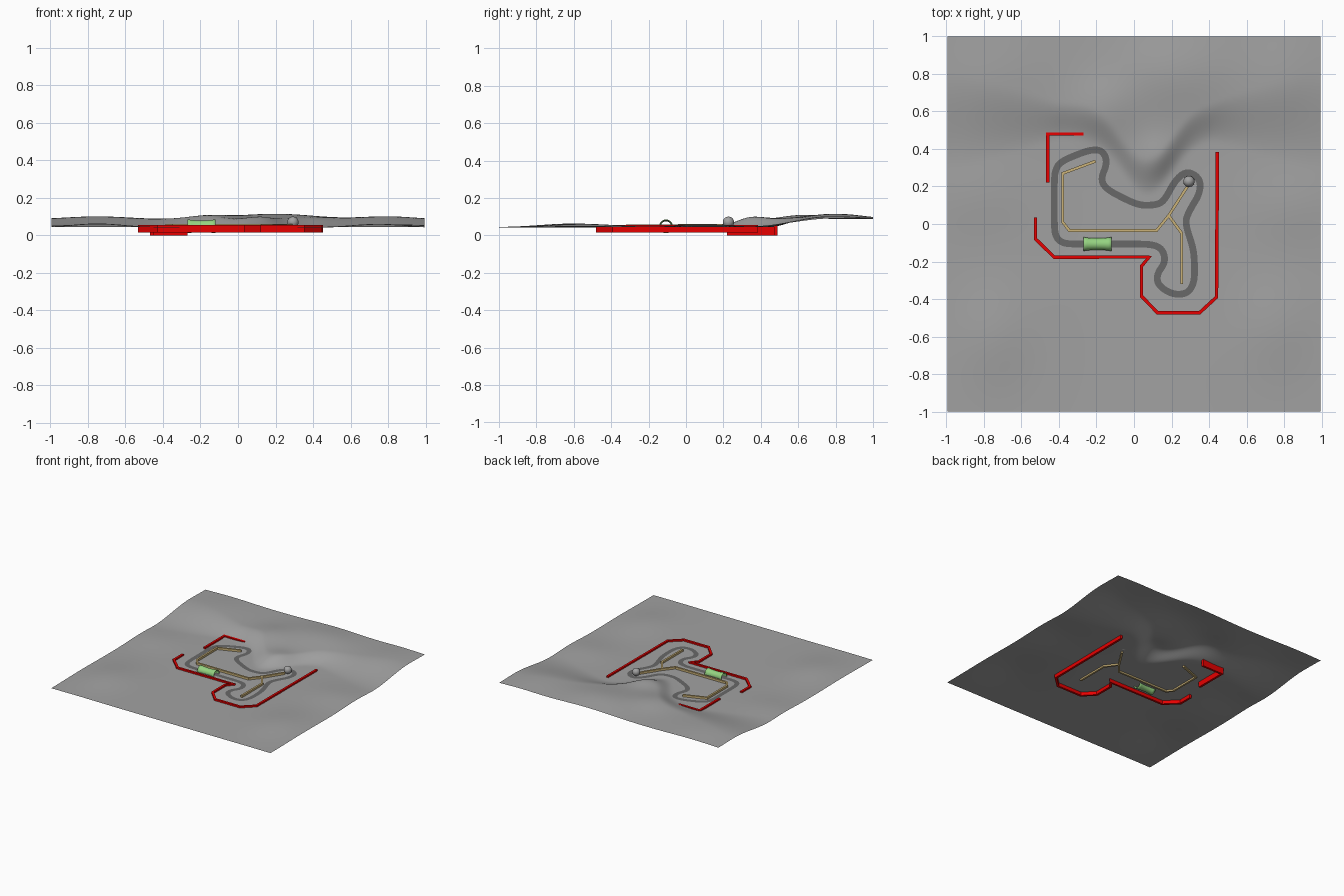
import bpy, bmesh
from math import exp, pi, cos, sin, hypot
from mathutils import Vector

old = bpy.data.objects.get("Cube")
if old:
    bpy.data.objects.remove(old)


def material(name, r, g, b):
    m = bpy.data.materials.new(name)
    m.use_nodes = True
    m.diffuse_color = (r, g, b, 1)
    m.node_tree.nodes["Principled BSDF"].inputs["Base Color"].default_value = (r, g, b, 1)
    return m


ground_grey = material("ground grey", 0.36, 0.36, 0.36)
road_grey = material("road grey", 0.14, 0.14, 0.14)
barrier_red = material("barrier red", 0.8, 0.0, 0.0)
kerb_tan = material("divider tan", 0.6, 0.45, 0.19)
tunnel_green = material("tunnel green", 0.3, 0.65, 0.22)
ball_grey = material("ball grey", 0.36, 0.36, 0.36)


def finish(bm, name, mat, smooth=False):
    mesh = bpy.data.meshes.new(name)
    bm.to_mesh(mesh)
    bm.free()
    mesh.materials.append(mat)
    mesh.shade_flat()
    if smooth:
        mesh.shade_smooth()
    obj = bpy.data.objects.new(name, mesh)
    bpy.context.collection.objects.link(obj)
    return obj


# Height of the rolling ground
def bump(x, y, cx, cy, rx, ry):
    return exp(-((x - cx) / rx) ** 2 - ((y - cy) / ry) ** 2)


def height(x, y):
    edge = 0.55 - 0.3 * exp(-((x - 0.07) / 0.19) ** 2)
    soft = 0.1 + 0.15 * min(1, max(0, abs(x) - 0.4) / 0.5)
    t = min(1, max(0, (y - edge + soft) / (2 * soft)))
    z = 0.043 + 0.042 * t * t * (3 - 2 * t)
    z += 0.03 * bump(x, y, 0.2, 0.8, 0.3, 0.22)
    z += 0.016 * bump(x, y, -0.75, 0.78, 0.25, 0.25)
    z += 0.016 * bump(x, y, 0.8, 0.78, 0.2, 0.25)
    z += 0.02 * bump(x, y, -0.15, 0.62, 0.16, 0.16)
    z += 0.014 * bump(x, y, 0.12, 0.36, 0.1, 0.1)
    z += 0.02 * bump(x, y, -0.75, -0.6, 0.2, 0.25)
    z += 0.018 * bump(x, y, 0.75, -0.55, 0.2, 0.25)
    z += 0.015 * bump(x, y, 0.85, 0.1, 0.25, 0.2)
    z += 0.012 * bump(x, y, -0.85, 0.15, 0.25, 0.2)
    return z


# Ground sheet
bm = bmesh.new()
bmesh.ops.create_grid(bm, x_segments=120, y_segments=120, size=1)
for v in bm.verts:
    v.co.x *= 0.995
    v.co.z = height(v.co.x, v.co.y)
finish(bm, "ground", ground_grey, True)


# Mitred sideways offsets along a path
def sides(points, width, closed=False):
    pts = [Vector(p) for p in points]
    n = len(pts)
    result = []
    for i, p in enumerate(pts):
        before = (p - pts[i - 1]).normalized() if closed or i else None
        after = (pts[(i + 1) % n] - p).normalized() if closed or i < n - 1 else None
        before, after = before or after, after or before
        d = (before + after).normalized()
        reach = width / 2 / max(0.5, d.dot(after))
        off = Vector((-d.y, d.x)) * reach
        result.append((p + off, p - off))
    return result


# Upright wall swept along a path
def wall(name, points, width, low, high, mat):
    bm = bmesh.new()
    rings = []
    for a, b in sides(points, width):
        rings.append([bm.verts.new((p.x, p.y, z)) for p, z in
                      ((a, low), (b, low), (b, high), (a, high))])
    for r, s in zip(rings, rings[1:]):
        for k in range(4):
            bm.faces.new((r[k], r[k - 1], s[k - 1], s[k]))
    bm.faces.new(rings[0])
    bm.faces.new(rings[-1][::-1])
    bmesh.ops.recalc_face_normals(bm, faces=bm.faces)
    return finish(bm, name, mat)


wall("back_barrier", [(-.46, .22), (-.46, .48), (-.27, .48)], .018, 0, .056, barrier_red)
wall("main_barrier", [(-.525, .035), (-.525, -.08), (-.425, -.177), (.08, -.177),
                      (.04, -.225), (.04, -.385), (.125, -.473), (.35, -.473),
                      (.44, -.39), (.445, .385)], .018, .015, .056, barrier_red)
wall("long_divider", [(-.205, .335), (-.38, .27), (-.38, .01), (-.345, -.035),
                      (.12, -.035), (.185, .045), (.285, .2)], .015, .03, .06, kerb_tan)
wall("short_divider", [(.185, .045), (.255, -.05), (.255, -.32)], .015, .03, .059, kerb_tan)


# Road loop: rounded corners from a smoothed control polygon
loop = [(-.425, .28), (-.425, -.06), (-.38, -.107), (.09, -.107), (.15, -.13),
        (.17, -.2), (.12, -.27), (.13, -.33), (.21, -.378), (.29, -.37),
        (.325, -.3), (.32, -.14), (.27, .01), (.3, .08), (.35, .16),
        (.355, .24), (.285, .285), (.22, .235), (.16, .12), (.11, .1),
        (.02, .1), (-.14, .18), (-.18, .235), (-.14, .33), (-.17, .395),
        (-.24, .395), (-.39, .335)]
for step in range(3):
    cut = []
    for i, p in enumerate(loop):
        p, q = Vector(p), Vector(loop[(i + 1) % len(loop)])
        f = min(0.25, 0.03 / (q - p).length)
        cut += [p.lerp(q, f), q.lerp(p, f)]
    loop = cut
dense = []
for i, p in enumerate(loop):
    q = loop[(i + 1) % len(loop)]
    count = max(1, int((q - p).length / 0.015))
    dense += [p.lerp(q, k / count) for k in range(count)]

bm = bmesh.new()
rows = []
for a, b in sides(dense, 0.036, True):
    rows.append([bm.verts.new((*p, height(*p) + 0.003))
                 for p in (a.lerp(b, k / 3) for k in range(4))])
for i, r in enumerate(rows):
    s = rows[(i + 1) % len(rows)]
    for k in range(3):
        bm.faces.new((r[k], r[k + 1], s[k + 1], s[k]))
finish(bm, "road", road_grey, True)

# Tunnel: open tube with flared ends
bm = bmesh.new()
rings = []
for k in range(9):
    t = k / 4 - 1
    radius = 0.031 + 0.006 * t * t
    rings.append([bm.verts.new((-.195 + .075 * t, -.107 + radius * cos(a), .048 + radius * sin(a)))
                  for a in (2 * pi * j / 24 for j in range(24))])
for r, s in zip(rings, rings[1:]):
    for j in range(24):
        bm.faces.new((r[j - 1], r[j], s[j], s[j - 1]))
bmesh.ops.recalc_face_normals(bm, faces=bm.faces)
tube = finish(bm, "tunnel", tunnel_green, True)
thick = tube.modifiers.new("thickness", "SOLIDIFY")
thick.thickness = 0.004

# Ball at the end of the long divider
bm = bmesh.new()
bmesh.ops.create_uvsphere(bm, u_segments=24, v_segments=16, radius=0.03)
bmesh.ops.translate(bm, verts=bm.verts, vec=(.293, .227, .07))
finish(bm, "ball", ball_grey, True)
